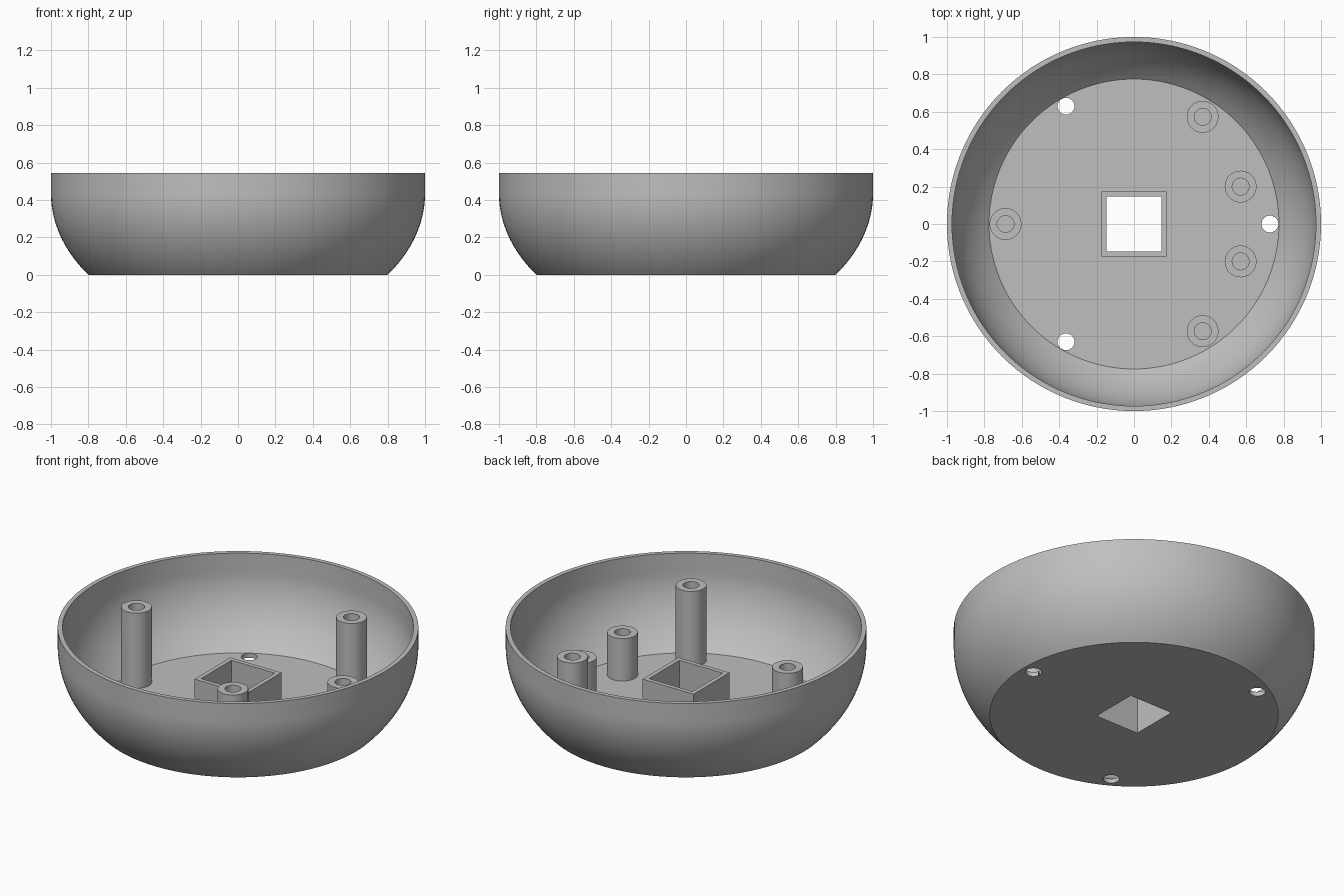
import bpy, bmesh
from math import sin, cos, pi, sqrt, radians

cube = bpy.data.objects.get("Cube")
if cube:
    bpy.data.objects.remove(cube, do_unlink=True)

FLOOR, RIM, BEND = 0.027, 0.545, 0.435

grey = bpy.data.materials.new("plain grey")
grey.use_nodes = True
grey.diffuse_color = (0.52, 0.52, 0.52, 1)
grey.node_tree.nodes["Principled BSDF"].inputs["Base Color"].default_value = grey.diffuse_color


def lathe(name, profile, sides, x=0, y=0, turn=0):
    """Revolve a closed (radius, height) profile around a vertical axis."""
    bm = bmesh.new()
    rings = []
    for i in range(sides):
        a = turn + 2 * pi * i / sides
        rings.append([bm.verts.new((r * cos(a), r * sin(a), z)) for r, z in profile])
    count = len(profile)
    for i in range(sides):
        here, after = rings[i], rings[(i + 1) % sides]
        for j in range(count):
            k = (j + 1) % count
            if profile[j][0] or profile[k][0]:
                bm.faces.new((here[j], after[j], after[k], here[k]))
    bmesh.ops.remove_doubles(bm, verts=bm.verts, dist=1e-5)
    bmesh.ops.recalc_face_normals(bm, faces=bm.faces)
    mesh = bpy.data.meshes.new(name)
    bm.to_mesh(mesh)
    bm.free()
    mesh.materials.append(grey)
    obj = bpy.data.objects.new(name, mesh)
    obj.location = (x, y, 0)
    bpy.context.collection.objects.link(obj)
    smooth(obj)
    return obj


def smooth(obj):
    obj.data.shade_smooth()
    obj.data.set_sharp_from_angle(angle=radians(30))


def tube(name, outer, inner, top, sides, **place):
    ring = [(outer, FLOOR), (outer, top), (inner, top), (inner, FLOOR)]
    return lathe(name, ring, sides, **place)


def wall(radius, foot, start, steps=20):
    """Curved bowl side from the foot radius up to the vertical rim band."""
    flare = (1 - (foot / radius) ** 2) / (BEND - start) ** 2
    heights = [start + (BEND - start) * i / steps for i in range(steps + 1)]
    side = [(radius * sqrt(1 - flare * (BEND - z) ** 2), z) for z in heights]
    return side + [(radius, RIM)]


# Bowl shell with a flat floor
outside = wall(1, 0.8, 0)
inside = wall(0.973, 0.775, FLOOR)
bowl = lathe("bowl_shell", [(0, 0)] + outside + inside[::-1] + [(0, FLOOR)], 128)

# Square opening and three screw holes through the floor
def plug(radius):
    return [(0, -0.1), (radius, -0.1), (radius, 0.1), (0, 0.1)]

cutters = [lathe("opening_cutter", plug(0.147 * sqrt(2)), 4, turn=pi / 4)]
for i in range(3):
    a = 2 * pi * i / 3
    cutters.append(lathe("hole_cutter", plug(0.045), 32, x=0.727 * cos(a), y=0.727 * sin(a)))

bpy.context.view_layer.objects.active = bowl
for cutter in cutters:
    cutter.hide_render = True
    cut = bowl.modifiers.new("cut", "BOOLEAN")
    cut.operation = "DIFFERENCE"
    cut.solver = "EXACT"
    cut.object = cutter
    bpy.ops.object.modifier_apply(modifier=cut.name)
    bpy.data.objects.remove(cutter, do_unlink=True)
smooth(bowl)

# Square collar around the opening
tube("square_collar", 0.173 * sqrt(2), 0.147 * sqrt(2), 0.248, 4, turn=pi / 4)

# Hollow mounting posts: three tall, two short
TALL, SHORT = 0.487, 0.287
tube("tall_post_side", 0.085, 0.045, TALL, 40, x=-0.687)
for side, label in ((-1, "front"), (1, "back")):
    tube("tall_post_" + label, 0.085, 0.045, TALL, 40, x=0.367, y=0.573 * side)
    tube("short_post_" + label, 0.085, 0.045, SHORT, 40, x=0.57, y=0.2 * side)
